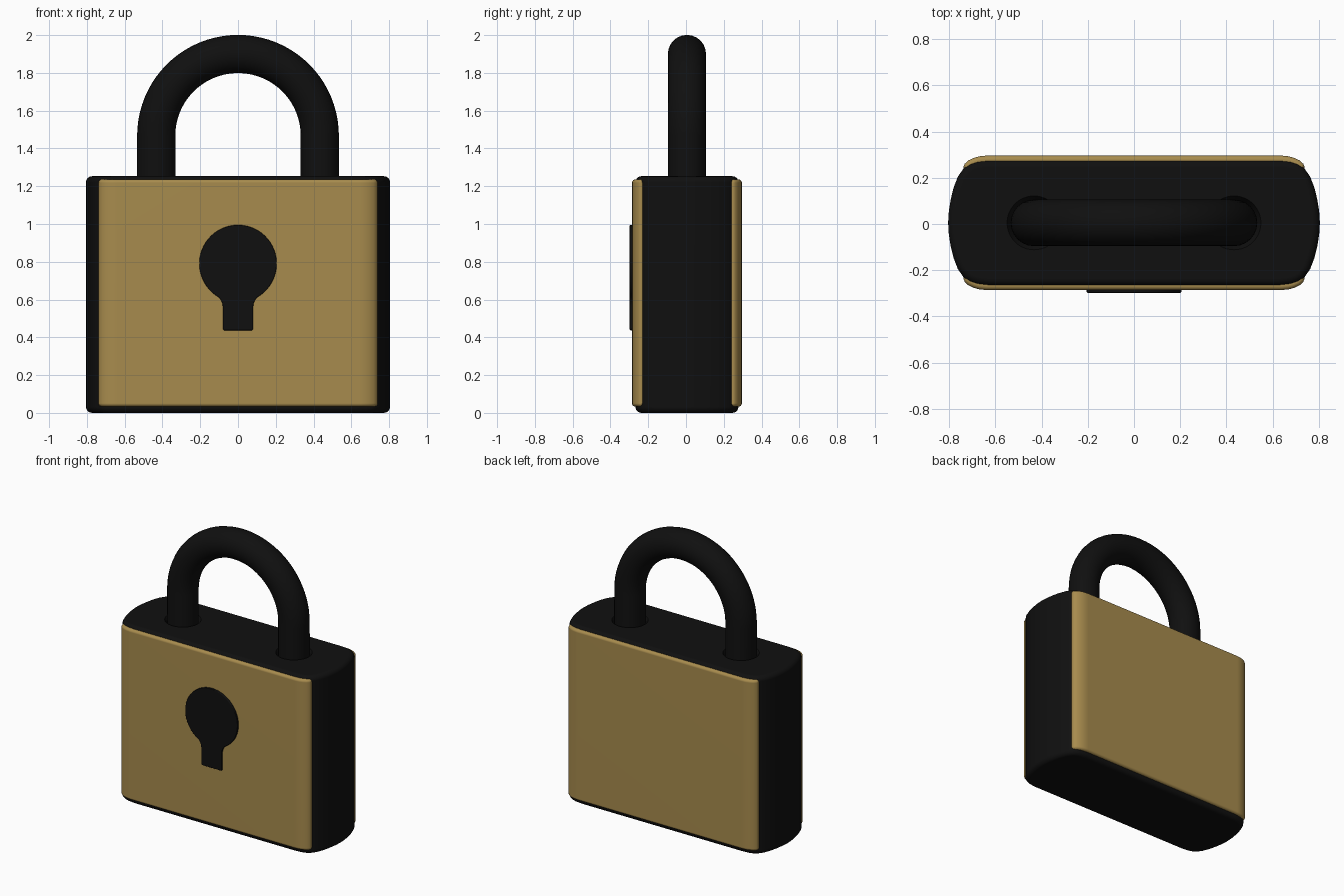
import bpy, bmesh
from math import sin, cos, pi, radians
from mathutils import Vector

if "Cube" in bpy.data.objects:
    bpy.data.objects.remove(bpy.data.objects["Cube"])

CY = 0.005  # depth centre of the body


def material(name, rgb):
    m = bpy.data.materials.new(name)
    m.diffuse_color = (*rgb, 1)
    m.use_nodes = True
    m.node_tree.nodes["Principled BSDF"].inputs["Base Color"].default_value = m.diffuse_color
    return m


black = material("black", (0.005, 0.005, 0.005))
gold = material("brass", (0.39, 0.26, 0.075))


def finish(obj, mat):
    obj.data.materials.clear()
    obj.data.materials.append(mat)
    bpy.ops.object.select_all(action='DESELECT')
    obj.select_set(True)
    bpy.context.view_layer.objects.active = obj
    bpy.ops.object.shade_smooth_by_angle(angle=radians(40))
    wn = obj.modifiers.new("weighted", 'WEIGHTED_NORMAL')
    wn.keep_sharp = True


def prism(name, outline, sweep, bevel):
    """Extrude a closed outline of 3D points and round the rims of both caps."""
    bm = bmesh.new()
    cap = bm.faces.new([bm.verts.new(p) for p in outline])
    new = bmesh.ops.extrude_face_region(bm, geom=[cap], use_keep_orig=True)["geom"]
    bmesh.ops.translate(bm, vec=Vector(sweep),
                        verts=[v for v in new if isinstance(v, bmesh.types.BMVert)])
    end = next(f for f in new if isinstance(f, bmesh.types.BMFace))
    bmesh.ops.recalc_face_normals(bm, faces=bm.faces[:])
    rims = list(set(cap.edges) | set(end.edges))
    bmesh.ops.bevel(bm, geom=rims, offset=bevel, segments=4, profile=0.5,
                    affect='EDGES', clamp_overlap=True)
    bmesh.ops.recalc_face_normals(bm, faces=bm.faces[:])
    me = bpy.data.meshes.new(name)
    bm.to_mesh(me)
    bm.free()
    obj = bpy.data.objects.new(name, me)
    bpy.context.collection.objects.link(obj)
    return obj


# Body: block with bulging sides
quarter = [(0.805, 0), (0.802, 0.05), (0.794, 0.1), (0.782, 0.15), (0.763, 0.2),
           (0.735, 0.24), (0.71, 0.257), (0.68, 0.267), (0.63, 0.273)]
half = quarter + [(-x, y) for x, y in reversed(quarter)]
ring = half + [(x, -y) for x, y in reversed(half[1:-1])]
body = prism("body", [(x, CY + y, 0) for x, y in ring], (0, 0, 1.253), 0.032)

# Shackle sockets: shallow tapered recesses in the top of the body
for s in (-1, 1):
    bpy.ops.mesh.primitive_cone_add(vertices=48, radius1=0.098, radius2=0.126, depth=0.06,
                                    location=(s * 0.433, CY, 1.243))
    cutter = bpy.context.object
    cutter.name = "socket_cutter"
    cutter.hide_render = True
    mod = body.modifiers.new("socket", 'BOOLEAN')
    mod.operation, mod.solver, mod.object = 'DIFFERENCE', 'EXACT', cutter
    bpy.context.view_layer.objects.active = body
    bpy.ops.object.modifier_apply(modifier=mod.name)
    bpy.data.objects.remove(cutter)
finish(body, black)

# Front and back face plates with rounded side edges
edge = [(0.725, 0.2), (0.739, 0.241), (0.733, 0.256), (0.718, 0.270),
        (0.695, 0.281), (0.67, 0.288), (0.64, 0.291)]
plate = edge + [(-x, y) for x, y in reversed(edge)]
for name, s in (("front_plate", -1), ("back_plate", 1)):
    p = prism(name, [(x, CY + s * y, 0.033) for x, y in plate], (0, 0, 1.203), 0.018)
    finish(p, gold)

# Keyhole plaque: disc flowing into a slot
R, ZC, A0 = 0.205, 0.79, radians(-60)
side = [(0.074, 0.437), (0.080, 0.443), (0.080, 0.56), (0.083, 0.58), (0.09, 0.597)]
arc = [(R * cos(A0 + (pi - 2 * A0) * i / 48), ZC + R * sin(A0 + (pi - 2 * A0) * i / 48))
       for i in range(49)]
outline = side + arc + [(-x, z) for x, z in reversed(side)]
keyhole = prism("keyhole", [(x, -0.298, z) for x, z in outline], (0, 0.04, 0), 0.005)
finish(keyhole, black)

# Shackle: round bar swept along an arch
AR, AZ = 0.433, 1.467
path = [(AR, 1.1)] + [(AR * cos(pi * i / 40), AZ + AR * sin(pi * i / 40))
                      for i in range(41)] + [(-AR, 1.1)]
curve = bpy.data.curves.new("shackle", 'CURVE')
curve.dimensions = '3D'
curve.bevel_depth, curve.bevel_resolution = 0.101, 10
curve.use_fill_caps = True
spline = curve.splines.new('POLY')
spline.points.add(len(path) - 1)
for pt, (x, z) in zip(spline.points, path):
    pt.co = (x, CY, z, 1)
shackle = bpy.data.objects.new("shackle", curve)
bpy.context.collection.objects.link(shackle)
bpy.ops.object.select_all(action='DESELECT')
shackle.select_set(True)
bpy.context.view_layer.objects.active = shackle
bpy.ops.object.convert(target='MESH')
finish(bpy.context.object, black)
